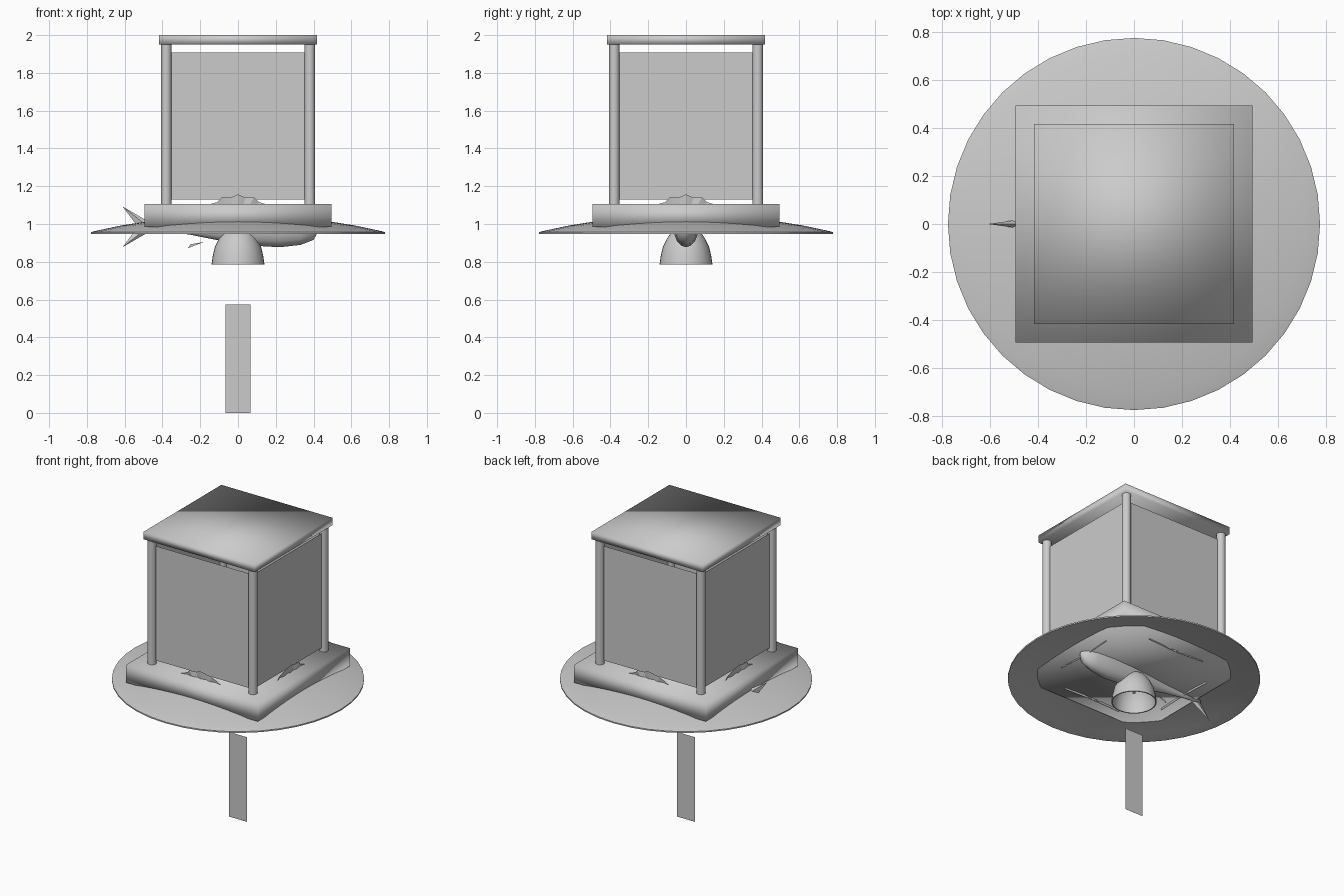
import bpy, bmesh, math
from mathutils import Matrix

if "Cube" in bpy.data.objects:
    bpy.data.objects.remove(bpy.data.objects["Cube"])


def mesh_object(name, verts, faces, smooth=False):
    me = bpy.data.meshes.new(name)
    me.from_pydata(verts, [], faces)
    bm = bmesh.new()
    bm.from_mesh(me)
    bmesh.ops.remove_doubles(bm, verts=bm.verts, dist=1e-5)
    bmesh.ops.recalc_face_normals(bm, faces=bm.faces)
    bm.to_mesh(me)
    bm.free()
    ob = bpy.data.objects.new(name, me)
    bpy.context.collection.objects.link(ob)
    for p in me.polygons:
        p.use_smooth = smooth
    return ob


def box(name, half, z0, z1, smooth=True):
    bpy.ops.mesh.primitive_cube_add(size=1, location=(0, 0, (z0 + z1) / 2))
    ob = bpy.context.object
    ob.name = name
    ob.scale = (2 * half, 2 * half, z1 - z0)
    bpy.ops.object.transform_apply(location=False, rotation=False, scale=True)
    for p in ob.data.polygons:
        p.use_smooth = smooth
    return ob


def cylinder(name, r, x, y, z0, z1, sides=16):
    bpy.ops.mesh.primitive_cylinder_add(vertices=sides, radius=r, depth=z1 - z0,
                                        location=(x, y, (z0 + z1) / 2))
    bpy.context.object.name = name
    bpy.ops.object.shade_smooth_by_angle()


def lathe(name, profile, sides):
    verts, faces, n = [], [], len(profile)
    for i in range(sides):
        a = 2 * math.pi * i / sides
        verts += [(r * math.cos(a), r * math.sin(a), z) for r, z in profile]
    for i in range(sides):
        for k in range(n - 1):
            j = (i + 1) % sides
            faces.append((i * n + k, j * n + k, j * n + k + 1, i * n + k + 1))
    ob = mesh_object(name, verts, faces)
    bpy.context.view_layer.objects.active = ob
    bpy.ops.object.select_all(action='DESELECT')
    ob.select_set(True)
    bpy.ops.object.shade_smooth_by_angle()
    return ob


# Roof plate and square base
box("roof", 0.418, 1.95, 2.0)
box("base", 0.495, 0.985, 1.105)

# Corner posts
for sx in (-1, 1):
    for sy in (-1, 1):
        cylinder("corner_post", 0.028, sx * 0.38, sy * 0.38, 1.10, 1.955)

# Wall panels and ribbed shell ornaments, one per side
ribs = 16
for k in range(4):
    rot = Matrix.Rotation(k * math.pi / 2, 4, 'Z')
    panel = mesh_object("wall_panel", [(-0.36, -0.38, 1.13), (0.36, -0.38, 1.13),
                                       (0.36, -0.38, 1.907), (-0.36, -0.38, 1.907)],
                        [(0, 1, 2, 3)])
    panel.data.transform(rot)
    verts = [(0, -0.39, 0.972)]
    for i in range(ribs + 1):
        a = math.pi * i / ribs
        r = 0.182 if i % 2 == 0 else 0.168
        y = -0.402 if i % 2 == 0 else -0.390
        verts.append((1.2 * r * math.cos(a), y, 0.975 + r * math.sin(a)))
    shell = mesh_object("shell_ornament", verts,
                        [(0, i + 1, i + 2) for i in range(ribs)])
    shell.data.transform(rot)

# Shallow dish
lathe("dish", [(0, 1.055), (0.25, 1.045), (0.495, 1.012), (0.62, 0.992), (0.70, 0.975),
               (0.765, 0.961), (0.777, 0.957), (0.777, 0.948), (0.765, 0.950),
               (0.70, 0.964), (0.62, 0.981), (0.495, 1.001), (0.25, 1.034),
               (0, 1.044)], 40)

# Bell and clapper
lathe("bell", [(0, 0.995), (0.04, 0.985), (0.075, 0.96), (0.10, 0.925), (0.122, 0.88),
               (0.134, 0.83), (0.14, 0.785), (0.133, 0.785), (0.127, 0.83),
               (0.115, 0.88), (0.093, 0.92), (0.07, 0.95), (0, 0.98)], 32)
cylinder("clapper", 0.009, 0, 0, 0.85, 0.975, 10)

# Fish body: elliptical sections along x (x, height radius, centre z)
sections = [(-0.53, 0.012, 0.985), (-0.40, 0.022, 0.985), (-0.25, 0.042, 0.985),
            (-0.10, 0.072, 0.985), (0.05, 0.098, 0.985), (0.22, 0.108, 0.985),
            (0.33, 0.096, 0.985), (0.40, 0.066, 0.982), (0.43, 0.004, 0.975)]
n, verts, faces = 16, [], []
for x, r, cz in sections:
    for i in range(n):
        a = 2 * math.pi * i / n
        verts.append((x, 0.62 * r * math.cos(a), cz + r * math.sin(a)))
for s in range(len(sections) - 1):
    for i in range(n):
        j = (i + 1) % n
        faces.append((s * n + i, s * n + j, (s + 1) * n + j, (s + 1) * n + i))
faces += [tuple(range(n)), tuple(range((len(sections) - 1) * n, len(sections) * n))]
mesh_object("fish_body", verts, faces, True)

# Forked tail: two mirrored lobes, thick at the root and sharp at the tip
for s in (-1, 1):
    mesh_object("tail_lobe", [(-0.61, 0, 0.985 + s * 0.107), (-0.53, 0, 0.985),
                              (-0.46, 0, 0.985 + s * 0.02),
                              (-0.50, 0.015, 0.985 + s * 0.02),
                              (-0.50, -0.015, 0.985 + s * 0.02)],
                [(0, 1, 3), (0, 3, 2), (0, 2, 4), (0, 4, 1), (1, 3, 2, 4)])

# Small belly fin
mesh_object("belly_fin", [(-0.265, 0, 0.872), (-0.18, 0, 0.905), (-0.25, 0, 0.893)],
            [(0, 1, 2)])

# Hanging wind paddle
mesh_object("wind_paddle", [(-0.067, 0, 0), (0.067, 0, 0), (0.067, 0, 0.575),
                            (-0.067, 0, 0.575)], [(0, 1, 2, 3)])
